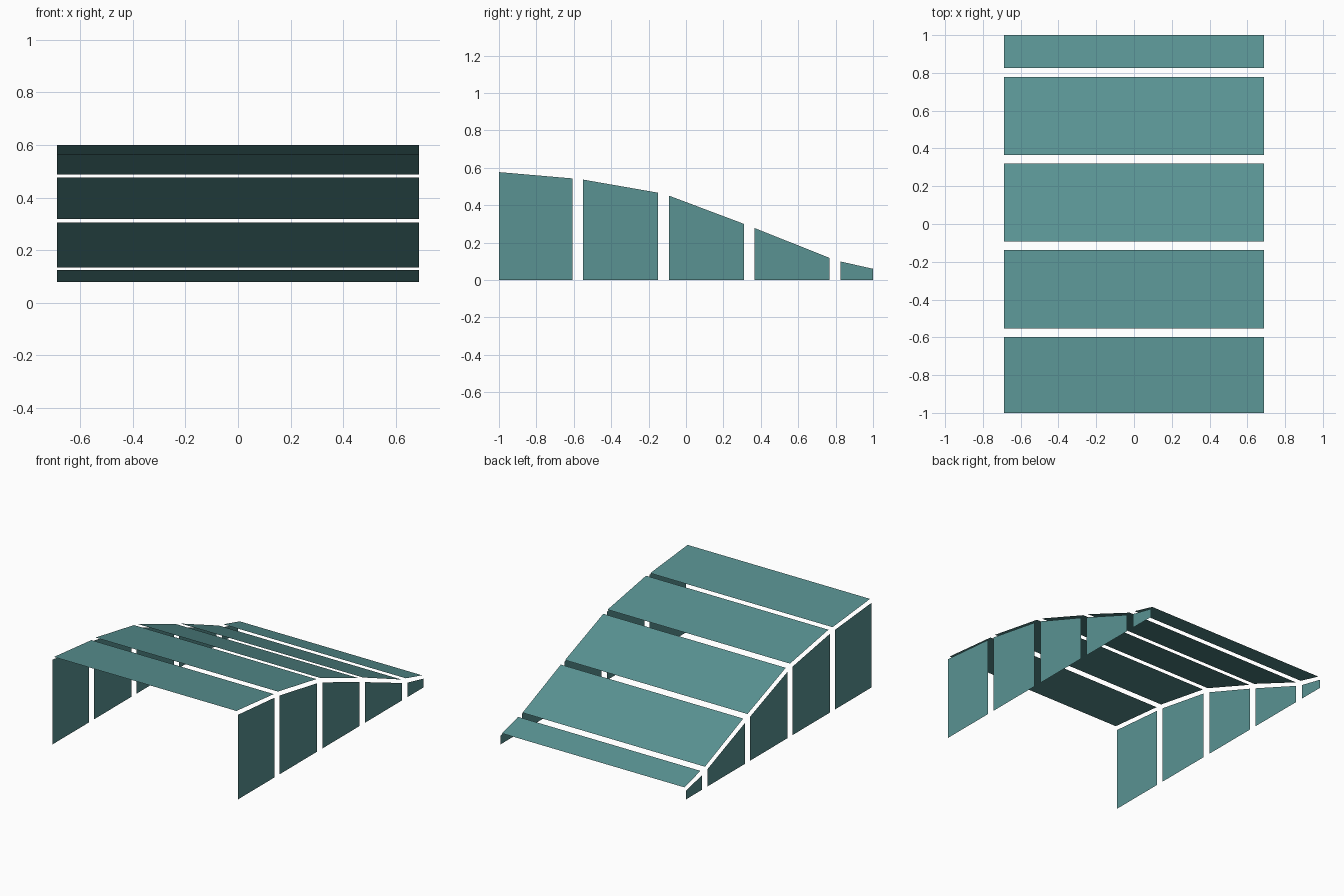
import bpy

if "Cube" in bpy.data.objects:
    bpy.data.objects.remove(bpy.data.objects["Cube"])

TOP_X, SIDE_X = 0.688, 0.70   # roof half width, side wall offset

teal = bpy.data.materials.new("teal panel")
teal.diffuse_color = (0.10, 0.29, 0.29, 1)
teal.use_nodes = True
teal.node_tree.nodes["Principled BSDF"].inputs["Base Color"].default_value = teal.diffuse_color


def sheet(name, corners):
    """One thin flat panel from four corners."""
    mesh = bpy.data.meshes.new(name)
    mesh.from_pydata(corners, [], [(0, 1, 2, 3)])
    mesh.materials.append(teal)
    obj = bpy.data.objects.new(name, mesh)
    bpy.context.collection.objects.link(obj)
    return obj


# Profile of each bay: front y, front z, back y, back z
roof = [(-1.0, 0.60, -0.597, 0.561), (-0.552, 0.561, -0.138, 0.488),
        (-0.092, 0.477, 0.32, 0.319), (0.366, 0.306, 0.778, 0.135),
        (0.826, 0.125, 1.0, 0.079)]
walls = [(-1.0, 0.577, -0.606, 0.543), (-0.551, 0.537, -0.15, 0.467),
         (-0.091, 0.451, 0.31, 0.30), (0.366, 0.278, 0.766, 0.119),
         (0.826, 0.099, 1.0, 0.06)]

# Sloping roof panels, facing up
for i, (y0, z0, y1, z1) in enumerate(roof, 1):
    sheet(f"roof_panel_{i}", [(-TOP_X, y0, z0), (TOP_X, y0, z0),
                              (TOP_X, y1, z1), (-TOP_X, y1, z1)])

# Upright side panels, mirrored left and right, facing outward
for i, (y0, z0, y1, z1) in enumerate(walls, 1):
    for side, s in (("right", 1), ("left", -1)):
        x = s * SIDE_X
        pts = [(x, y0, 0), (x, y1, 0), (x, y1, z1), (x, y0, z0)]
        sheet(f"{side}_wall_panel_{i}", pts[::s])
